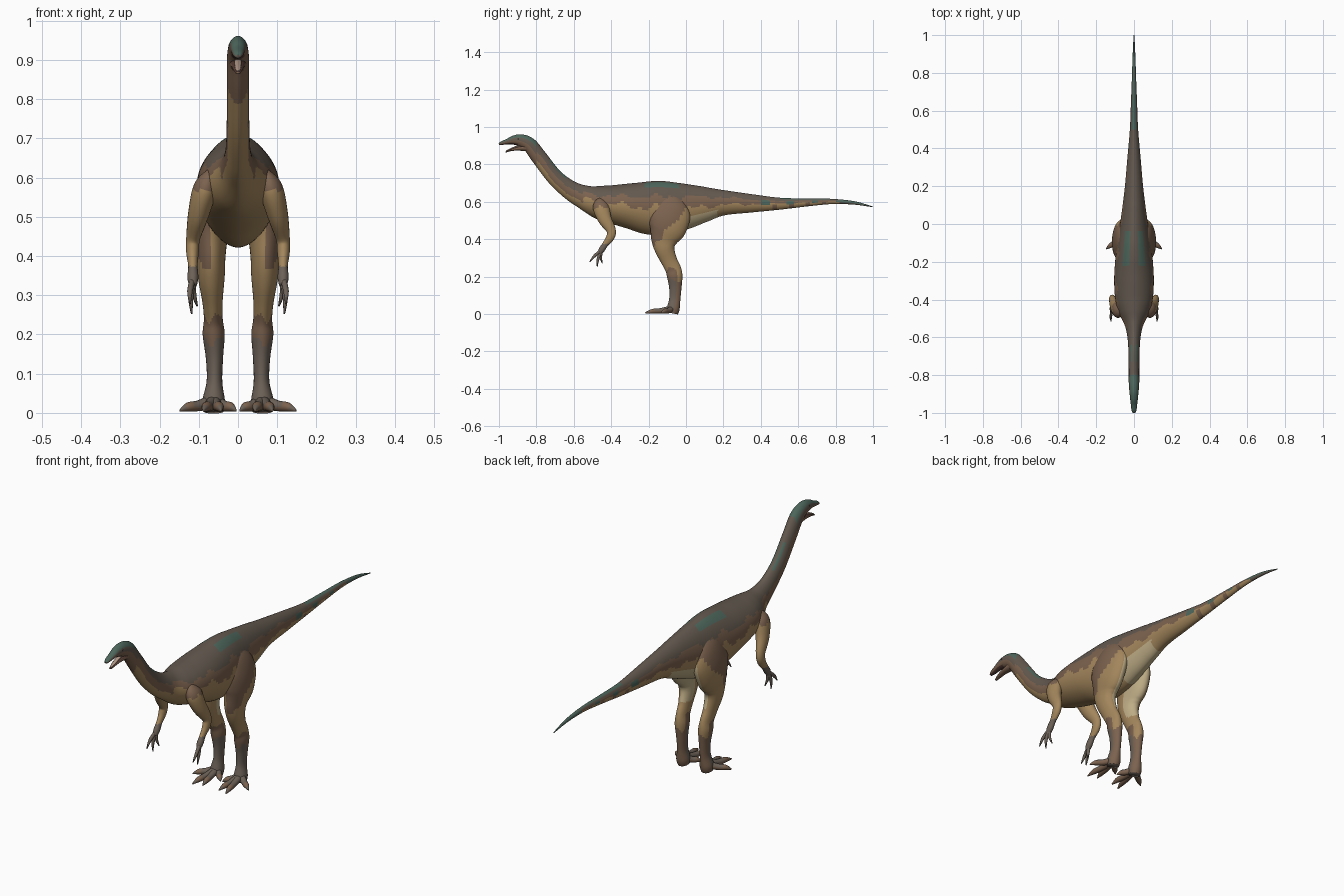
import bpy, bmesh
from math import sin, cos, pi, copysign
from mathutils import Vector

cube = bpy.data.objects.get("Cube")
if cube:
    bpy.data.objects.remove(cube)

COLOURS = {
    "dark_taupe": (0.125, 0.1, 0.078),
    "hide_brown": (0.2, 0.122, 0.077),
    "tan": (0.37, 0.24, 0.108),
    "cream": (0.52, 0.42, 0.24),
    "teal": (0.075, 0.135, 0.108),
    "foot_grey": (0.15, 0.12, 0.096),
    "claw_dark": (0.085, 0.07, 0.06),
    "mouth": (0.09, 0.045, 0.035),
    "tongue": (0.42, 0.3, 0.23),
}
NAMES = list(COLOURS)
MATS = []
for name, rgb in COLOURS.items():
    m = bpy.data.materials.new(name)
    m.use_nodes = True
    m.diffuse_color = (*rgb, 1)
    bsdf = m.node_tree.nodes["Principled BSDF"]
    bsdf.inputs["Base Color"].default_value = (*rgb, 1)
    bsdf.inputs["Roughness"].default_value = 0.8
    MATS.append(m)


def finish(name, bm, mirror):
    bmesh.ops.recalc_face_normals(bm, faces=bm.faces)
    for f in bm.faces:
        f.smooth = True
    me = bpy.data.meshes.new(name)
    bm.to_mesh(me)
    bm.free()
    for m in MATS:
        me.materials.append(m)
    ob = bpy.data.objects.new(name, me)
    bpy.context.collection.objects.link(ob)
    if mirror:
        ob.modifiers.new("Mirror", "MIRROR")
    return ob


def spline(pts, steps):
    """Smooth curve through stations, radii included."""
    pts = [Vector(p) for p in pts]
    out = []
    for i in range(len(pts) - 1):
        a, b, c, d = pts[max(i - 1, 0)], pts[i], pts[i + 1], pts[min(i + 2, len(pts) - 1)]
        for k in range(steps):
            t = k / steps
            out.append(0.5 * (2 * b + (c - a) * t + (2 * a - 5 * b + 4 * c - d) * t**2
                              + (3 * b - a - 3 * c + d) * t**3))
    return out + [pts[-1]]


def loft(name, stations, rule, steps=6, sides=20, mirror=True, pinch=1.0):
    """Sweep a rounded section through (x, y, z, half width, half depth) stations;
    pinch above 1 narrows its top and bottom.
    rule(centre, up, side, fraction) gives the colour name of each face."""
    rows = spline(stations, steps)
    n = len(rows)
    bm = bmesh.new()
    rings = []
    for i, r in enumerate(rows):
        c = Vector(r[:3])
        t = (Vector(rows[min(i + 1, n - 1)][:3]) - Vector(rows[max(i - 1, 0)][:3])).normalized()
        side = (Vector((1, 0, 0)) - t * t.x).normalized()
        up = side.cross(t)
        ring = []
        for j in range(sides):
            a = 2 * pi * j / sides
            w = copysign(abs(cos(a)) ** pinch, cos(a))
            ring.append(bm.verts.new(c + side * (r[3] * w) + up * (r[4] * sin(a))))
        rings.append(ring)
    for i in range(n - 1):
        for j in range(sides):
            k = (j + 1) % sides
            f = bm.faces.new((rings[i][j], rings[i][k], rings[i + 1][k], rings[i + 1][j]))
            a = 2 * pi * (j + 0.5) / sides
            f.material_index = NAMES.index(
                rule(f.calc_center_median(), sin(a), cos(a), (i + 0.5) / (n - 1)))
    for ring, frac in ((rings[0], 0), (rings[-1], 1)):
        f = bm.faces.new(ring)
        f.material_index = NAMES.index(rule(f.calc_center_median(), 0, 0, frac))
    return finish(name, bm, mirror)


# Head, neck, trunk and tail in one sweep
def body_rule(c, up, side, frac):
    y = c.y
    wave = 0.07 * sin(y * 31) + 0.05 * sin(y * 73 + 1)
    if y < -0.9 and up < -0.6:
        return "mouth"
    if y < -0.8:
        return "teal" if up > 0.5 else "dark_taupe" if up > -0.1 else "hide_brown"
    if 0.8 < up < 0.97 and (-0.22 < y < -0.04 or -0.73 < y < -0.64):
        return "teal"
    if y > 0.82:
        return "teal" if up > -0.2 else "dark_taupe"
    if y > 0.38 and -0.15 < up < 0.5 and sin(y * 48) > 0.6:
        return "teal"
    if y > 0.45 and up < -0.1 and sin(y * 70) > 0.6:
        return "hide_brown"
    if y > 0.5 and up > 0.8:
        return "teal"
    if y < -0.55:
        blend = 0.2 + wave * 0.6
        return "dark_taupe" if up > blend else "hide_brown" if up > blend - 0.65 else "tan"
    if up > 0.42 + wave:
        return "dark_taupe"
    if up > (0.0 if y < 0 or y > 0.35 else -0.15) + wave * 1.5:
        return "hide_brown"
    if -0.04 < y < 0.17 and up < -0.45:
        return "cream"
    return "tan"


BODY = [
    (-1.0, .908, .007, .005), (-.985, .914, .013, .010), (-.955, .922, .017, .015),
    (-.92, .930, .021, .025), (-.88, .927, .025, .034), (-.835, .903, .028, .039),
    (-.785, .838, .028, .042), (-.70, .73, .029, .044), (-.615, .66, .033, .052),
    (-.54, .623, .047, .066), (-.47, .60, .080, .088), (-.40, .588, .099, .102),
    (-.30, .578, .105, .122), (-.20, .568, .100, .142), (-.10, .567, .089, .143),
    (0, .576, .074, .122), (.10, .587, .06, .095), (.20, .595, .048, .068),
    (.35, .592, .035, .049), (.50, .59, .022, .032), (.65, .597, .016, .021),
    (.78, .602, .011, .014), (.90, .594, .007, .009), (1.0, .573, .002, .002),
]
loft("body", [(0, *s) for s in BODY], body_rule, steps=12, sides=64, mirror=False, pinch=1.15)

# Lower jaw and tongue
loft("lower_jaw", [(0, -.965, .866, .006, .003), (0, -.94, .876, .012, .006),
                   (0, -.90, .885, .017, .011), (0, -.84, .89, .022, .022)],
     lambda c, up, side, f: "mouth" if up > 0.4 else "hide_brown", mirror=False)
loft("tongue", [(0, -.962, .872, .005, .002), (0, -.935, .884, .008, .004),
                (0, -.90, .896, .009, .005), (0, -.86, .9, .009, .005)],
     lambda c, up, side, f: "tongue", mirror=False)

# Eyes
bm = bmesh.new()
bmesh.ops.create_uvsphere(bm, u_segments=14, v_segments=8, radius=0.006)
bmesh.ops.translate(bm, verts=bm.verts, vec=(0.0185, -0.9, 0.936))
for f in bm.faces:
    f.material_index = NAMES.index("claw_dark")
finish("eyes", bm, True)


# Hind legs
def leg_rule(c, up, side, frac):
    wave = 0.012 * sin(c.x * 150 + c.y * 60)
    if c.z < 0.18 + wave:
        return "hide_brown" if up > 0.25 else "foot_grey"
    if c.z < 0.24 + wave and up < 0.4:
        return "hide_brown"
    if side > 0 and c.z > 0.57 + wave:
        return "dark_taupe" if c.z > 0.62 + wave else "hide_brown"
    if c.z > 0.37 and side > 0.05 and c.y < (c.z - 0.4) * 0.8 - 0.14 + wave:
        return "hide_brown"
    if side < 0.1 and up > 0 and c.z > 0.3:
        return "cream"
    return "tan"


loft("hind_legs", [
    (.036, -.08, .66, .010, .03), (.054, -.085, .60, .036, .08), (.066, -.088, .53, .046, .11),
    (.071, -.098, .46, .046, .10), (.069, -.115, .395, .037, .072), (.068, -.113, .345, .034, .053),
    (.065, -.09, .285, .026, .043), (.063, -.068, .24, .024, .042), (.062, -.06, .20, .028, .041),
    (.06, -.057, .14, .022, .033), (.06, -.06, .08, .020, .030), (.062, -.068, .03, .029, .034),
    (.062, -.073, .004, .026, .030),
], leg_rule, steps=8, sides=36)


def toe_rule(c, up, side, frac):
    return "hide_brown" if up > 0.1 or 0.55 < frac < 0.8 else "foot_grey"


def finger_rule(c, up, side, frac):
    return "claw_dark" if frac > 0.72 else "foot_grey"


# Toes, from the inside outwards
TOES = {"inner": (.005, -.125), "second": (.043, -.205),
        "third": (.088, -.218), "outer": (.148, -.132)}
for label, (x, y) in TOES.items():
    root = Vector((.062, -.068))
    tip = Vector((x, y))
    mid, knuckle = root.lerp(tip, 0.45), root.lerp(tip, 0.75)
    loft(label + "_toes", [(*root, .030, .018, .018), (*mid, .018, .014, .014),
                           (*knuckle, .015, .012, .012), (*tip, .006, .002, .003)],
         toe_rule, sides=12)


# Arms
def arm_rule(c, up, side, frac):
    if c.z < 0.375:
        return "foot_grey"
    return "hide_brown" if c.z > 0.57 + 0.01 * sin(c.y * 120) else "tan"


loft("arms", [
    (.068, -.455, .615, .012, .02), (.083, -.455, .575, .030, .043),
    (.100, -.435, .51, .027, .037), (.114, -.40, .447, .018, .025),
    (.116, -.405, .41, .016, .022), (.115, -.43, .375, .012, .016),
    (.115, -.45, .345, .014, .016), (.115, -.462, .325, .010, .011),
], arm_rule, sides=24)

# Fingers
FINGERS = {"front": (.122, -.515, .278), "middle": (.118, -.475, .252), "back": (.104, -.448, .272)}
for label, tip in FINGERS.items():
    root, tip = Vector((.115, -.452, .342)), Vector(tip)
    mid = root.lerp(tip, 0.5) + Vector((.004, -.006, 0))
    loft(label + "_fingers", [(*root, .008, .009), (*mid, .007, .008), (*tip, .002, .002)],
         finger_rule, sides=10)
